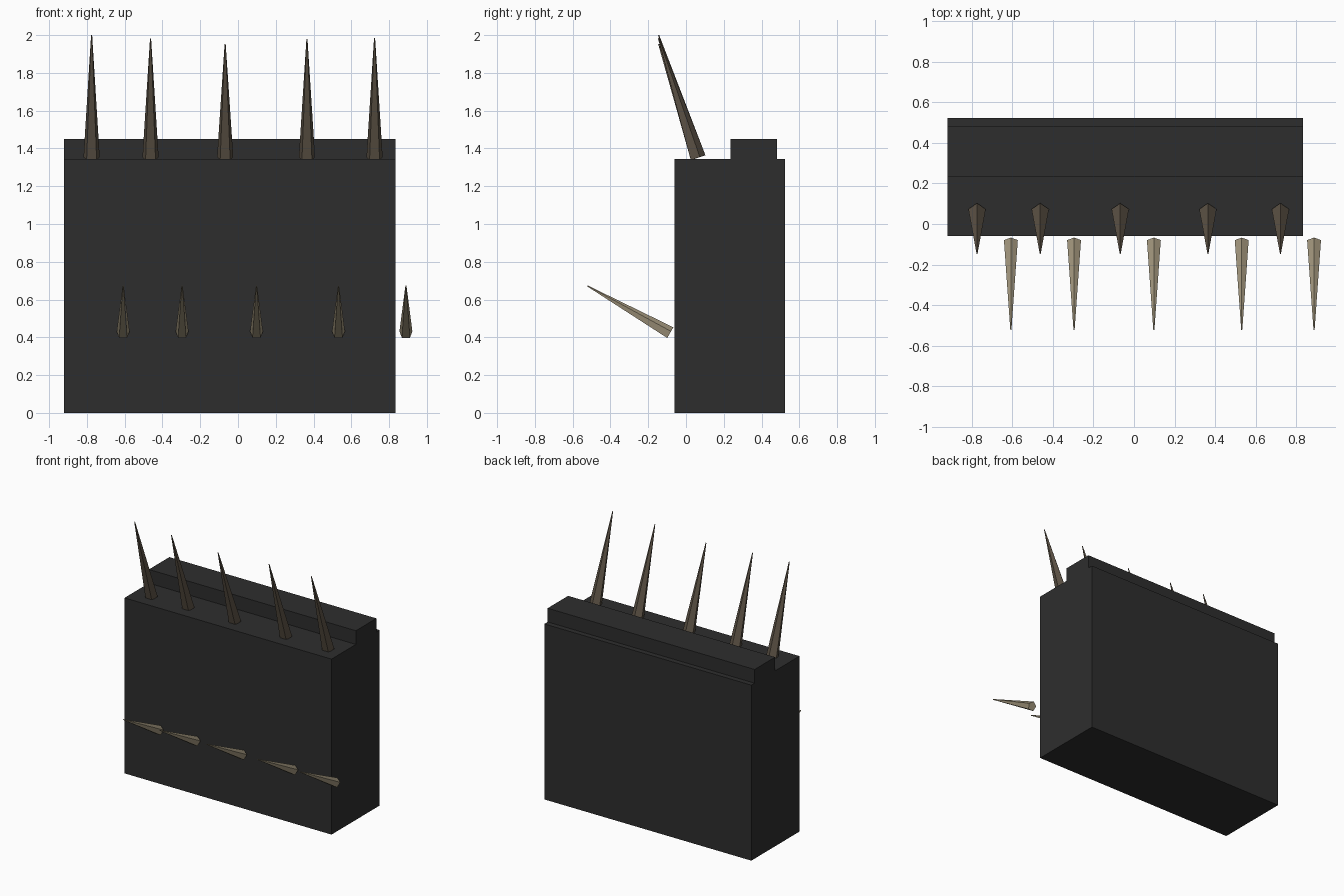
import bpy, bmesh, math
from mathutils import Vector, Matrix

if "Cube" in bpy.data.objects:
    bpy.data.objects.remove(bpy.data.objects["Cube"])

def material(name, rgb):
    m = bpy.data.materials.new(name)
    m.diffuse_color = (*rgb, 1)
    m.use_nodes = True
    m.node_tree.nodes["Principled BSDF"].inputs["Base Color"].default_value = m.diffuse_color
    return m

CHARCOAL = material("charcoal", (0.027, 0.027, 0.027))
DARK_HORN = material("dark horn", (0.108, 0.085, 0.060))
PALE_HORN = material("pale horn", (0.36, 0.305, 0.205))

def finish(bm, name, mat):
    mesh = bpy.data.meshes.new(name)
    bm.to_mesh(mesh)
    bm.free()
    mesh.materials.append(mat)
    obj = bpy.data.objects.new(name, mesh)
    bpy.context.collection.objects.link(obj)
    return obj

def box(name, lo, hi, mat):
    lo, hi = Vector(lo), Vector(hi)
    bm = bmesh.new()
    bmesh.ops.create_cube(bm, size=1, matrix=Matrix.Translation((lo + hi) / 2)
                          @ Matrix.Diagonal((*(hi - lo), 1)))
    return finish(bm, name, mat)

def spike(name, base, tip, radius, sides, mat):
    base, tip = Vector(base), Vector(tip)
    axis = tip - base
    # Lean the cone in the y-z plane only
    lean = math.atan2(-axis.y, axis.z)
    bm = bmesh.new()
    bmesh.ops.create_cone(bm, cap_ends=True, segments=sides, radius1=radius,
                          radius2=0.003, depth=axis.length,
                          matrix=Matrix.Translation((base + tip) / 2)
                          @ Matrix.Rotation(lean, 4, 'X'))
    return finish(bm, name, mat)

# Main block and the raised ridge along its back
box("body_block", (-0.92, -0.06, 0), (0.835, 0.523, 1.345), CHARCOAL)
box("back_ridge", (-0.92, 0.235, 1.345), (0.835, 0.483, 1.45), CHARCOAL)

# Tall spikes standing on the front edge of the top
TOP = [(-0.775, 2.0), (-0.463, 1.982), (-0.068, 1.953), (0.365, 1.979), (0.723, 1.984)]
for i, (x, z) in enumerate(TOP):
    spike(f"top_spike_{i + 1}", (x, 0.06, 1.35), (x, -0.145, z), 0.045, 5, DARK_HORN)

# Short spikes pointing forward and up from the front
for i, x in enumerate((-0.608, -0.296, 0.098, 0.532, 0.889)):
    spike(f"front_spike_{i + 1}", (x, -0.085, 0.422), (x, -0.522, 0.672), 0.036, 5, PALE_HORN)
